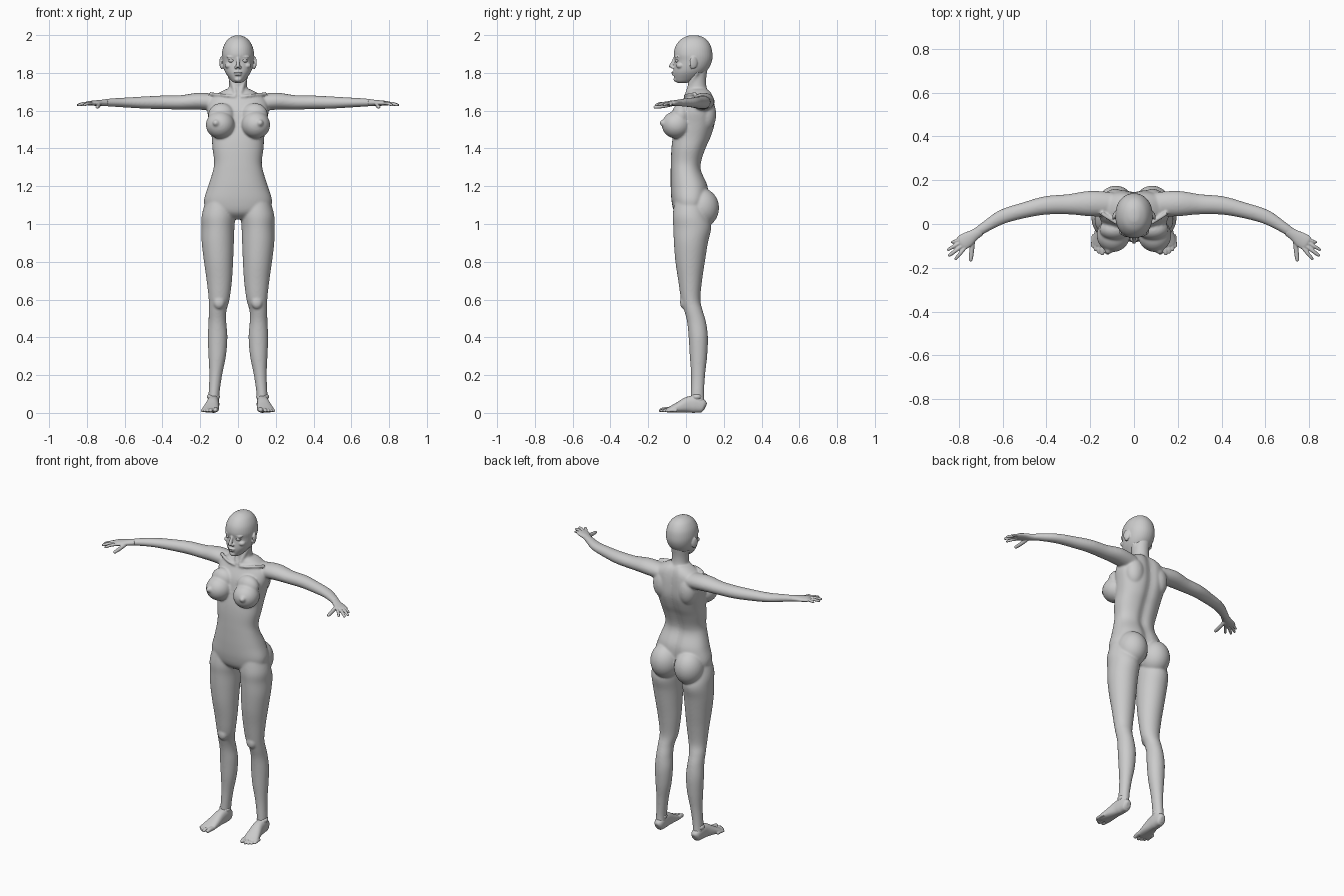
import bpy, bmesh, math
from mathutils import Vector, Matrix


def spline(rows, n=5):
    """Catmull-Rom interpolation of section rows (x, y, z, ra, rb)."""
    out = []
    for i in range(len(rows) - 1):
        p0, p1, p2, p3 = (rows[max(i - 1, 0)], rows[i], rows[i + 1],
                          rows[min(i + 2, len(rows) - 1)])
        for k in range(n):
            t = k / n
            out.append([0.5 * (2 * b + (c - a) * t + (2 * a - 5 * b + 4 * c - d) * t * t
                               + (3 * b - a - 3 * c + d) * t ** 3)
                        for a, b, c, d in zip(p0, p1, p2, p3)])
    return out + [list(rows[-1])]


def loft(bm, rows, upright=False, power=2.0, groove=0.0, seg=40):
    """Skin elliptical sections; upright keeps them level, otherwise they follow the path."""
    rows = spline(rows)
    rings = []
    for i, (x, y, z, ra, rb) in enumerate(rows):
        u, v = Vector((1, 0, 0)), Vector((0, 1, 0))
        if not upright:
            a, b = rows[max(i - 1, 0)], rows[min(i + 1, len(rows) - 1)]
            t = (Vector(b[:3]) - Vector(a[:3])).normalized()
            u = t.cross(Vector((0, 0, 1))).normalized()
            v = u.cross(t)
        ring = []
        for k in range(seg):
            an = 2 * math.pi * k / seg
            c, s = math.cos(an), math.sin(an)
            p = max(ra, .001) * math.copysign(abs(c) ** (2 / power), c)
            q = max(rb, .001) * math.copysign(abs(s) ** (2 / power), s)
            if s > 0:
                q -= groove * s * math.exp(-(p / .03) ** 2)
            ring.append(bm.verts.new(Vector((x, y, z)) + u * p + v * q))
        rings.append(ring)
    for r0, r1 in zip(rings, rings[1:]):
        for k in range(seg):
            j = (k + 1) % seg
            bm.faces.new((r0[k], r0[j], r1[j], r1[k]))
    bm.faces.new(rings[0][::-1])
    bm.faces.new(rings[-1])


def blob(bm, centre, radii, tilt=0):
    m = Matrix.Translation(centre) @ Matrix.Rotation(tilt, 4, 'Z') @ Matrix.Diagonal((*radii, 1))
    bmesh.ops.create_uvsphere(bm, u_segments=32, v_segments=20, radius=1, matrix=m)


def digit(bm, base, tip, r, lift=.004):
    b, t = Vector(base), Vector(tip)
    rows = []
    for f, k in ((0, 1), (.45, 1), (.8, .9), (.95, .7), (1, .2)):
        p = b.lerp(t, f) + Vector((0, 0, lift * math.sin(math.pi * f)))
        rows.append((*p, r * k, r * k))
    loft(bm, rows, seg=16)


def mirror(bm):
    geom = bmesh.ops.duplicate(bm, geom=bm.verts[:] + bm.edges[:] + bm.faces[:])['geom']
    for g in geom:
        if isinstance(g, bmesh.types.BMVert):
            g.co.x *= -1


def finish(bm, name, voxel=0, smooth=0):
    bmesh.ops.recalc_face_normals(bm, faces=bm.faces[:])
    for f in bm.faces:
        f.smooth = True
    me = bpy.data.meshes.new(name)
    bm.to_mesh(me)
    bm.free()
    ob = bpy.data.objects.new(name, me)
    bpy.context.collection.objects.link(ob)
    if voxel:
        m = ob.modifiers.new("merge", 'REMESH')
        m.mode, m.voxel_size, m.use_smooth_shade = 'VOXEL', voxel, True
        s = ob.modifiers.new("soften", 'SMOOTH')
        s.factor, s.iterations = .5, smooth


def level(rows):
    """(z, half width, y front, y back) -> centred sections"""
    return [(0, (f + b) / 2, z, w, (b - f) / 2) for z, w, f, b in rows]


# body: legs and arms
bm = bmesh.new()
loft(bm, [(.092, .02, 1.15, .07, .075), (.103, .023, 1.05, .088, .093),
          (.106, .033, .98, .087, .1), (.107, .026, .9, .085, .09),
          (.103, .022, .8, .077, .078), (.099, .022, .7, .067, .063),
          (.1, .025, .6, .055, .051), (.108, .04, .54, .047, .049),
          (.109, .056, .48, .047, .05), (.108, .065, .4, .052, .051),
          (.11, .066, .3, .046, .046), (.118, .064, .2, .034, .037),
          (.127, .061, .1, .029, .035), (.13, .062, .03, .03, .04)], True)
loft(bm, [(.1, .09, 1.64, .055, .045), (.2, .093, 1.65, .058, .045),
          (.3, .09, 1.644, .046, .038), (.4, .085, 1.644, .042, .036),
          (.5, .063, 1.643, .036, .032), (.6, .033, 1.643, .033, .026),
          (.68, -.014, 1.643, .025, .021), (.74, -.056, 1.64, .022, .014)])
blob(bm, (.1, -.012, .585), (.03, .02, .035))                        # kneecap
blob(bm, (.083, .08, 1.085), (.088, .095, .105))                     # buttock
blob(bm, (.094, -.05, 1.525), (.076, .078, .073), .25)               # breast
blob(bm, (.088, -.025, 1.575), (.07, .05, .065))                     # chest slope
blob(bm, (.117, -.123, 1.535), (.017, .016, .017))
blob(bm, (.085, .105, 1.58), (.06, .055, .09))                       # shoulder blade
loft(bm, [(.012, -.004, 1.672, .008, .008), (.07, .0, 1.682, .008, .008),
          (.15, .05, 1.69, .01, .01)], seg=12)                       # collarbone
loft(bm, [(.012, .0, 1.68, .008, .01), (.03, .03, 1.75, .012, .014),
          (.05, .06, 1.81, .014, .016)], seg=12)                     # neck muscle
mirror(bm)
# body: torso and neck
loft(bm, level([(1.715, .06, .015, .12), (1.695, .1, .005, .138), (1.66, .15, -.01, .15),
                (1.6, .162, -.04, .157), (1.53, .15, -.055, .156), (1.46, .139, -.07, .135),
                (1.4, .135, -.077, .108), (1.33, .126, -.08, .085), (1.28, .133, -.081, .085),
                (1.2, .158, -.081, .118), (1.12, .18, -.076, .12), (1.06, .155, -.06, .1),
                (1.025, .06, -.02, .07)]), True, 2.3, .014, 64)
loft(bm, level([(1.85, .05, .02, .12), (1.77, .047, .01, .107), (1.72, .05, .01, .11),
                (1.69, .065, .005, .125), (1.65, .09, .0, .14)]), True)
finish(bm, "body", .0055, 10)

# head
bm = bmesh.new()
blob(bm, (.088, .04, 1.855), (.009, .022, .032), .35)                # ear
blob(bm, (.085, .035, 1.835), (.008, .014, .016))
blob(bm, (.036, -.047, 1.885), (.026, .012, .006), .25)              # brow
blob(bm, (.048, -.03, 1.838), (.022, .022, .016), .5)                # cheekbone
blob(bm, (.034, -.042, 1.874), (.021, .016, .008), .25)              # eyelid
blob(bm, (.011, -.07, 1.829), (.008, .01, .007))                     # nostril
mirror(bm)
loft(bm, level([(1.999, .006, .028, .05), (1.994, .028, .004, .078), (1.975, .056, -.03, .11),
                (1.94, .077, -.056, .132), (1.9, .085, -.065, .14), (1.865, .083, -.06, .138),
                (1.83, .077, -.064, .124), (1.8, .066, -.066, .1), (1.77, .045, -.061, .065),
                (1.752, .028, -.052, .025), (1.746, .01, -.04, .0)]), True, 2.1)
loft(bm, [(0, -.056, 1.885, .009, .008), (0, -.067, 1.86, .009, .01),
          (0, -.08, 1.836, .01, .011), (0, -.08, 1.828, .005, .005)], True, seg=16)
blob(bm, (0, -.066, 1.802), (.022, .012, .006))                      # upper lip
blob(bm, (0, -.064, 1.791), (.019, .012, .006))                      # lower lip
blob(bm, (0, -.052, 1.766), (.02, .014, .014))                       # chin
finish(bm, "head", .0035, 4)

# eyes
bm = bmesh.new()
blob(bm, (.034, -.043, 1.866), (.016, .016, .013))
mirror(bm)
finish(bm, "eyes")

# hands
bm = bmesh.new()
loft(bm, [(.7, -.03, 1.642, .023, .018), (.73, -.05, 1.641, .026, .016),
          (.76, -.07, 1.64, .034, .014), (.785, -.086, 1.639, .035, .012),
          (.795, -.092, 1.638, .028, .008)], seg=24)
for base, tip, r in (((.77, -.107), (.817, -.163), .0085), ((.78, -.096), (.848, -.147), .009),
                     ((.785, -.08), (.853, -.12), .0085), ((.78, -.066), (.835, -.085), .0075)):
    digit(bm, (*base, 1.639), (*tip, 1.628), r)
digit(bm, (.735, -.07, 1.635), (.746, -.172, 1.618), .011, -.002)    # thumb
mirror(bm)
finish(bm, "hands", .003, 3)

# feet
bm = bmesh.new()
loft(bm, [(.128, .102, .03, .012, .018), (.128, .09, .035, .026, .034),
          (.13, .05, .045, .031, .045), (.133, .01, .043, .033, .042),
          (.14, -.04, .029, .04, .028), (.147, -.08, .018, .044, .017),
          (.15, -.1, .014, .036, .012)], power=2.4)
blob(bm, (.13, .058, .085), (.035, .03, .02))                        # ankle bones
for i, (r, reach) in enumerate(((.013, -.14), (.01, -.143), (.0095, -.135),
                                (.009, -.124), (.0085, -.108))):
    x = (.118, .142, .159, .174, .187)[i]
    digit(bm, (x - .003, reach + .06, r + .004), (x + .003, reach, r), r, .003)
mirror(bm)
finish(bm, "feet", .0035, 3)
